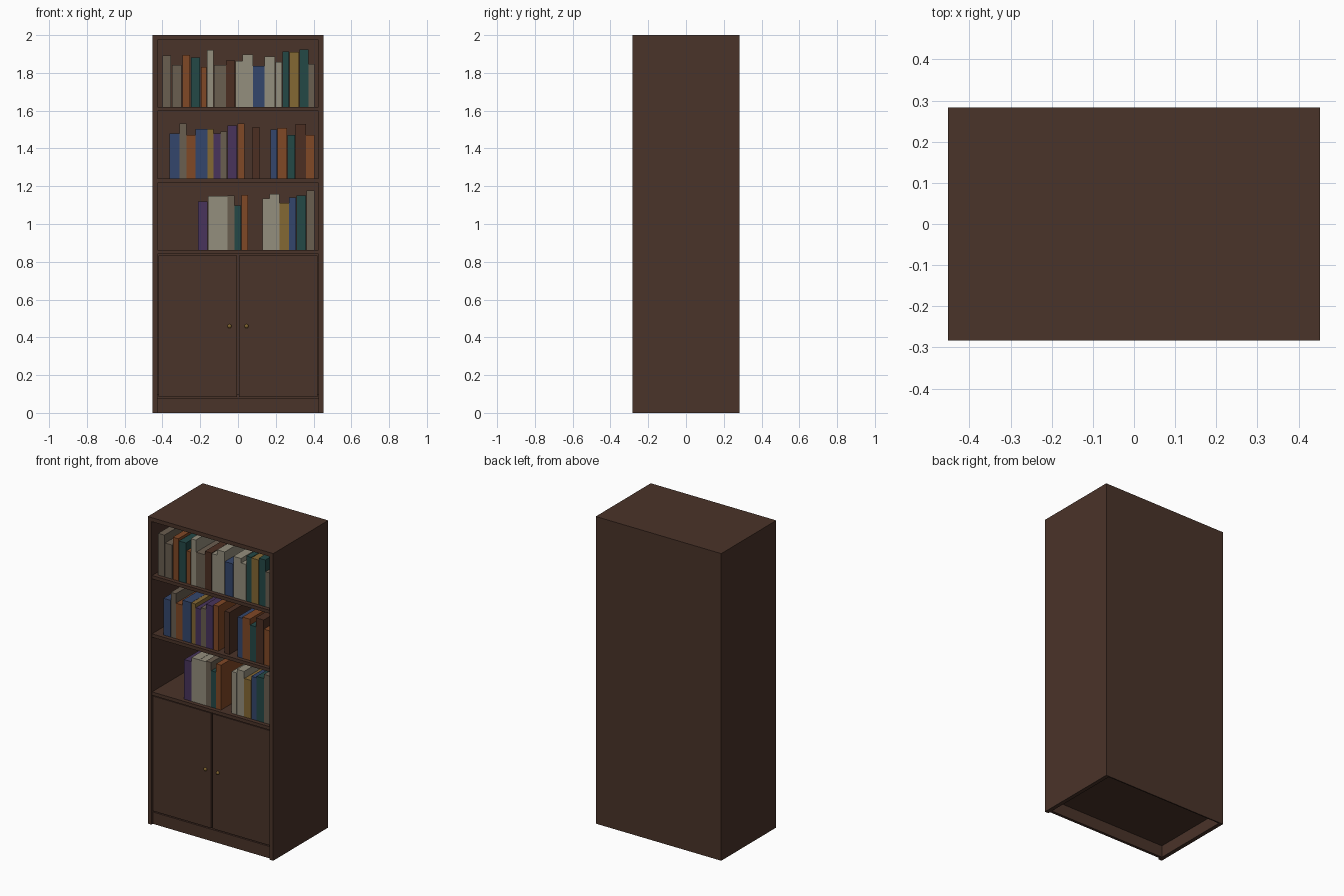
import bpy, math

if "Cube" in bpy.data.objects:
    bpy.data.objects.remove(bpy.data.objects["Cube"])

W, D, H, T = 0.452, 0.283, 2.0, 0.026   # half width, half depth, height, board thickness

def srgb(r, g, b):
    def f(c):
        c /= 255
        return c / 12.92 if c <= 0.04045 else ((c + 0.055) / 1.055) ** 2.4
    return (f(r), f(g), f(b), 1)

COLOURS = {
    "dark_wood": (74, 51, 41), "blue": (52, 70, 108), "teal": (36, 72, 70),
    "orange": (128, 72, 38), "mustard": (132, 104, 52), "purple": (72, 52, 92),
    "taupe": (106, 94, 80), "cream": (148, 142, 125), "brown": (76, 47, 34),
    "brass": (126, 98, 46),
}
MATS = {}
for n, c in COLOURS.items():
    m = bpy.data.materials.new(n)
    m.diffuse_color = srgb(*c)
    m.use_nodes = True
    m.node_tree.nodes["Principled BSDF"].inputs["Base Color"].default_value = m.diffuse_color
    MATS[n] = m

def box(name, x0, x1, y0, y1, z0, z1, mat="dark_wood"):
    x0, x1 = min(x0, x1), max(x0, x1)
    bpy.ops.mesh.primitive_cube_add(size=1)
    o = bpy.context.object
    o.name = name
    for v in o.data.vertices:
        v.co = (x1 if v.co.x > 0 else x0, y1 if v.co.y > 0 else y0, z1 if v.co.z > 0 else z0)
    o.data.materials.append(MATS[mat])
    return o

# Carcass
inner = W - T
box("top_board", -W, W, -D, D, H - T, H)
box("back_panel", -W, W, D - 0.008, D, 0, H - T)
for s, side in ((-1, "left"), (1, "right")):
    box(side + "_side_panel", s * W, s * inner, -D, D - 0.008, 0, H - T)
box("bottom_board", -inner, inner, -0.25, D - 0.008, 0.077, 0.1)
box("kick_board", -inner, inner, -0.268, -0.25, 0, 0.077)

# Shelves
SHELF_TOPS = (1.62, 1.24, 0.862)
for i, z in enumerate(SHELF_TOPS):
    box(f"shelf_{i + 1}", -inner, inner, -D + 0.007, D - 0.008, z - 0.022, z)

# Doors with round knobs
for s, side in ((-1, "left"), (1, "right")):
    box(side + "_door", s * 0.006, s * 0.422, -0.27, -0.25, 0.085, 0.833)
    bpy.ops.mesh.primitive_uv_sphere_add(segments=16, ring_count=8, radius=0.011,
                                         location=(s * 0.045, -0.272, 0.459))
    k = bpy.context.object
    k.name = side + "_knob"
    k.data.materials.append(MATS["brass"])
    bpy.ops.object.shade_smooth_by_angle()

# Books per shelf: (left edge, width, height, colour), in hundredths of a unit
ROWS = (
    ((-40, 4.5, 27.2, "taupe"), (-35, 5, 22.2, "taupe"), (-29.5, 4, 27.5, "orange"),
     (-25, 5, 26.2, "teal"), (-19.6, 3, 21.2, "orange"), (-16.5, 3.6, 30, "cream"),
     (-12.6, 6.2, 22.2, "taupe"), (-6.3, 4.8, 24.6, "brown"), (-1.4, 3.8, 24.3, "cream"),
     (2.5, 5.4, 27.8, "cream"), (8, 6, 21.6, "blue"), (14.1, 5.6, 26.7, "cream"),
     (19.8, 3.6, 23.8, "cream"), (23.5, 3.6, 29.4, "teal"), (27.2, 5.2, 29.1, "mustard"),
     (32.5, 4.7, 30.4, "teal"), (37.3, 3.2, 22.8, "taupe")),
    ((-36.2, 5.2, 23.9, "blue"), (-30.9, 3.6, 29.2, "taupe"), (-27.2, 4.7, 23.1, "orange"),
     (-22.4, 6.2, 26.3, "blue"), (-16.1, 3, 26.3, "mustard"), (-13, 3.7, 23.9, "purple"),
     (-9.2, 3.5, 25, "taupe"), (-5.6, 5.2, 28.2, "purple"), (-0.3, 3.7, 29.2, "orange"),
     (7.7, 3.7, 27.3, "brown"), (17.2, 3.5, 26, "blue"), (20.8, 5.2, 26.9, "orange"),
     (26.1, 4.2, 23.1, "teal"), (30.4, 5.6, 29, "brown"), (36.1, 4.3, 23.1, "orange")),
    ((-21.3, 5.2, 25.8, "purple"), (-16, 5.7, 28.5, "cream"), (-10.2, 4.6, 28.5, "cream"),
     (-5.5, 3.6, 29, "taupe"), (-1.8, 3.5, 23.7, "teal"), (1.8, 3.5, 29.2, "orange"),
     (13, 3.6, 27.2, "cream"), (16.7, 5.2, 29.6, "cream"), (22, 5, 25, "mustard"),
     (27.1, 3.7, 27.8, "blue"), (30.9, 5.2, 28.8, "teal"), (36.2, 4.3, 31.5, "taupe")),
)
for r, (row, z) in enumerate(zip(ROWS, SHELF_TOPS)):
    for i, (x, w, h, col) in enumerate(row):
        box(f"book_{r + 1}_{i + 1}", x / 100, (x + w) / 100, -0.25, 0.0, z, z + h / 100, col)
